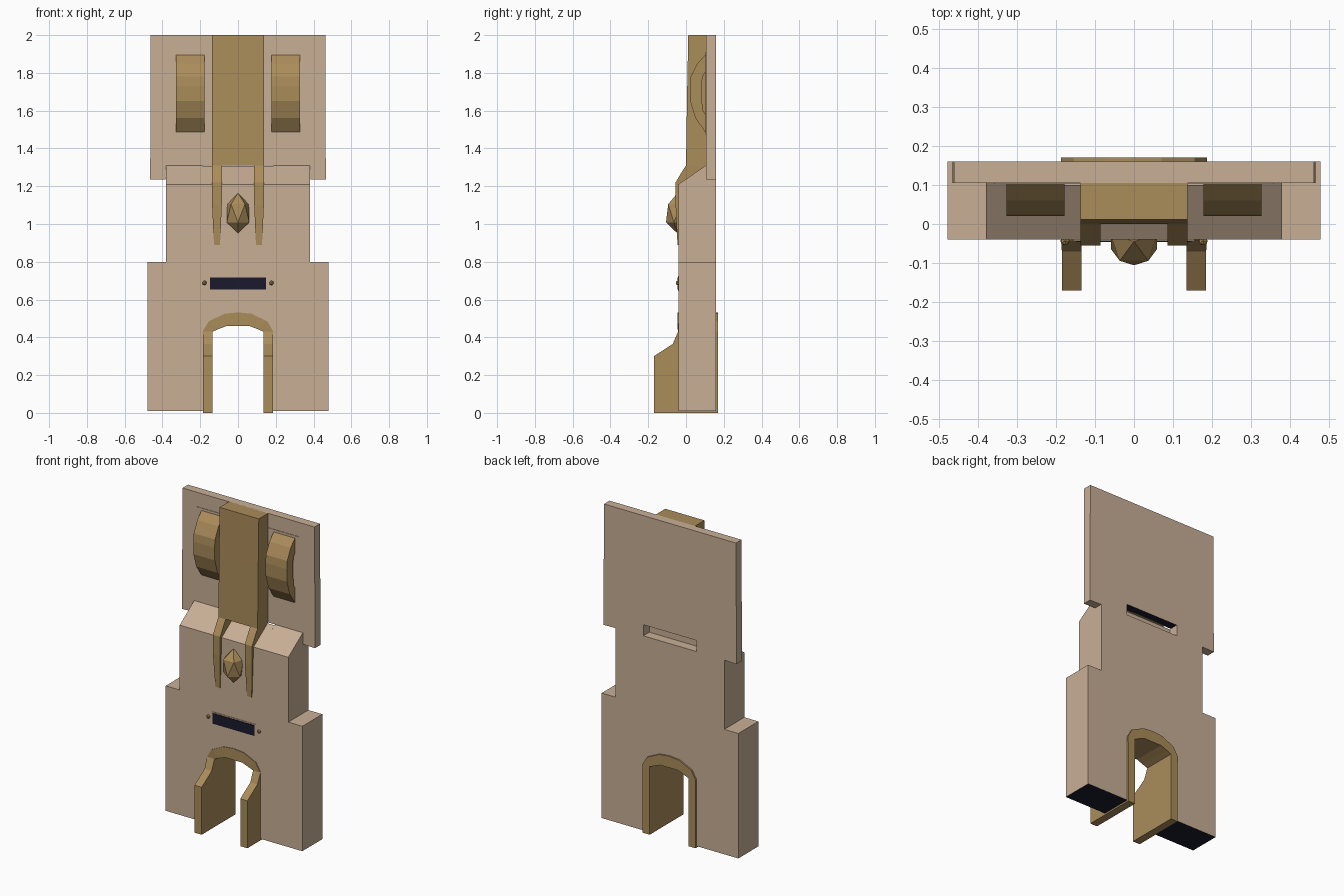
import bpy, bmesh, math
from mathutils import Matrix

if "Cube" in bpy.data.objects:
    bpy.data.objects.remove(bpy.data.objects["Cube"])


def material(name, rgb):
    lin = [((c / 255 + 0.055) / 1.055) ** 2.4 for c in rgb]
    m = bpy.data.materials.new(name)
    m.diffuse_color = (*lin, 1)
    m.use_nodes = True
    m.node_tree.nodes["Principled BSDF"].inputs["Base Color"].default_value = m.diffuse_color
    return m


STONE = material("pale stone", (200, 175, 150))
BRASS = material("dull brass", (170, 140, 90))
NAVY = material("dark navy", (26, 26, 46))


def finish(bm, name, mats):
    bmesh.ops.recalc_face_normals(bm, faces=bm.faces)
    me = bpy.data.meshes.new(name)
    bm.to_mesh(me)
    bm.free()
    for m in mats:
        me.materials.append(m)
    ob = bpy.data.objects.new(name, me)
    bpy.context.collection.objects.link(ob)
    return ob


def prism(name, pts, a, b, axis, mats, rule=None, taper=None):
    """Extrude a 2D profile: axis 'y' takes (x, z) points, axis 'x' takes (y, z)."""
    bm = bmesh.new()
    place = (lambda p, t: (p[0], t, p[1])) if axis == 'y' else (lambda p, t: (t, p[0], p[1]))
    ra = [bm.verts.new(place(p, a)) for p in pts]
    rb = [bm.verts.new(place(p, b)) for p in pts]
    bm.faces.new(ra)
    bm.faces.new(rb)
    n = len(pts)
    for i in range(n):
        j = (i + 1) % n
        bm.faces.new((ra[i], ra[j], rb[j], rb[i]))
    if taper:
        for v in bm.verts:
            taper(v)
    bmesh.ops.recalc_face_normals(bm, faces=bm.faces)
    if rule:
        for f in bm.faces:
            f.material_index = 1 if rule(f) else 0
    return finish(bm, name, mats)


def box(name, x0, x1, y0, y1, z0, z1, mat):
    return prism(name, [(x0, z0), (x1, z0), (x1, z1), (x0, z1)], y0, y1, 'y', [mat])


def mirrored(half):
    return half + [(-x, z) for x, z in reversed(half)]


# Lower wall with the doorway notch; dark underside
prism("lower_wall", mirrored([(.065, .49), (.125, .465), (.16, .43), (.16, .01),
                              (.478, .01), (.478, .80)]),
      -.04, .16, 'y', [STONE, NAVY],
      rule=lambda f: f.normal.z < -.9 and f.calc_center_median().z < .1)

# Middle wall with sloped shoulder; centre section has a slot in the back
full = [(-.04, .80), (.16, .80), (.16, 1.31), (.105, 1.31), (-.04, 1.21)]
slotted = [(-.04, .80), (.16, .80), (.16, 1.24), (.10, 1.24), (.10, 1.3066), (-.04, 1.21)]
prism("middle_wall_left", full, -.38, -.187, 'x', [STONE])
prism("middle_wall_centre", slotted, -.187, .187, 'x', [STONE])
prism("middle_wall_right", full, .187, .38, 'x', [STONE])

# Upper slab with side wings; dark slot ceiling
prism("upper_slab", mirrored([(.38, 1.31), (.38, 1.237), (.465, 1.235), (.462, 2.0)]),
      .105, .16, 'y', [STONE, NAVY],
      rule=lambda f: f.normal.z < -.9 and abs(f.calc_center_median().x) < .1)

# Central pilaster
prism("pilaster", [(.0, 1.31), (.006, 1.7), (.012, 2.0), (.11, 2.0), (.11, 1.31)],
      -.137, .137, 'x', [BRASS])


def narrow_tip(v):
    if v.co.z < .95:
        s = math.copysign(1, v.co.x)
        v.co.x = s * (.095 if abs(v.co.x) < .11 else .127)


for side, s in (("left", -1), ("right", 1)):
    # Pilaster legs following the shoulder
    prism("pilaster_leg_" + side,
          [(0, 1.31), (-.02, 1.28), (-.055, 1.22), (-.055, 1.10), (-.045, .89),
           (-.035, .89), (-.035, 1.21), (.105, 1.31)],
          s * .086, s * .137, 'x', [BRASS], taper=narrow_tip)
    # Curved handle-like bands on the slab
    prism("curved_band_" + side,
          [(.107, 1.90), (.06, 1.85), (.025, 1.78), (.02, 1.73), (.022, 1.65), (.05, 1.56),
           (.107, 1.48), (.107, 1.575), (.09, 1.60), (.083, 1.66), (.083, 1.75),
           (.09, 1.785), (.107, 1.81)],
          s * .178, s * .327, 'x', [BRASS])
    # Thin plate behind each band
    x0, x1 = sorted((s * .14, s * .358))
    box("band_plate_" + side, x0, x1, .102, .106, 1.475, 1.91, STONE)
    # Small studs beside the dark panel
    bm = bmesh.new()
    bmesh.ops.create_icosphere(bm, subdivisions=1, radius=.013,
                               matrix=Matrix.Translation((s * .177, -.043, .688)))
    finish(bm, "stud_" + side, [BRASS])

# Dark panel with a thin rim
box("panel_rim", -.155, .155, -.043, -.038, .645, .725, STONE)
box("dark_panel", -.147, .147, -.046, -.038, .652, .718, NAVY)

# Faceted gem
bm = bmesh.new()
bmesh.ops.create_icosphere(bm, subdivisions=1, radius=1)
bmesh.ops.transform(bm, verts=bm.verts, matrix=Matrix.Translation((0, -.045, 1.057))
                    @ Matrix.Diagonal((.07, .068, .107, 1)) @ Matrix.Rotation(math.pi / 2, 4, 'Z'))
finish(bm, "gem", [BRASS])

# Door frame: stations of outer x, outer z, inner x, inner z, front y
half = [(.185, 0, .135, 0, -.17), (.185, .30, .135, .30, -.17), (.185, .365, .135, .365, -.07),
        (.187, .43, .135, .43, -.042), (.155, .485, .10, .445, -.044), (.07, .525, .06, .46, -.044)]
stations = half + [(0, .532, 0, .46, -.044)] + [(-a, b, -c, d, y) for a, b, c, d, y in reversed(half)]
bm = bmesh.new()
rings = [[bm.verts.new(p) for p in ((a, y, b), (c, y, d), (c, .17, d), (a, .17, b))]
         for a, b, c, d, y in stations]
for r, q in zip(rings, rings[1:]):
    for i in range(4):
        j = (i + 1) % 4
        bm.faces.new((r[i], r[j], q[j], q[i]))
bm.faces.new(rings[0])
bm.faces.new(rings[-1])
finish(bm, "door_frame", [BRASS])
